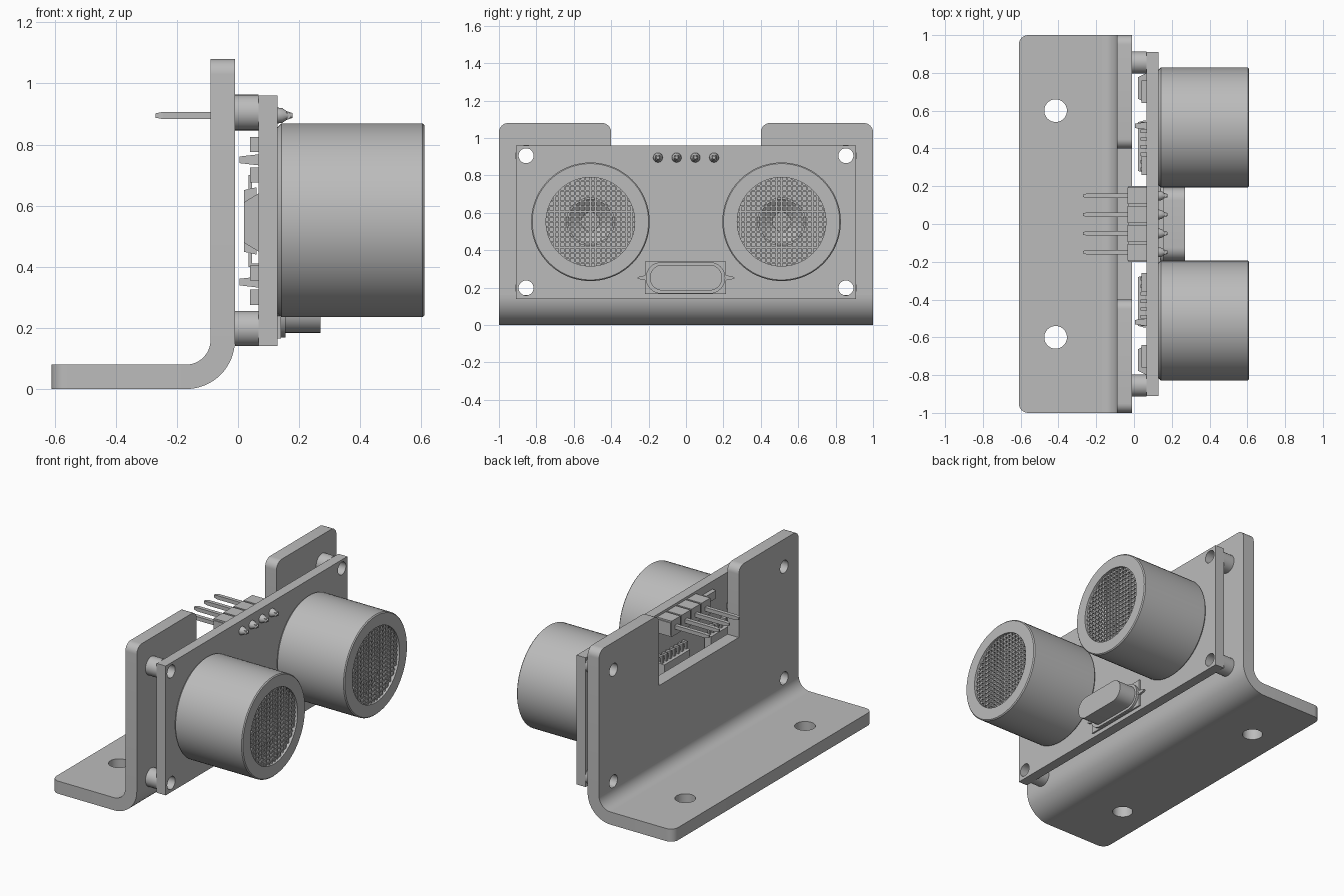
import bpy
import bmesh
import math
from mathutils import Matrix, Vector

cube = bpy.data.objects.get("Cube")
if cube:
    bpy.data.objects.remove(cube, do_unlink=True)

grey = bpy.data.materials.new("plain grey")
grey.use_nodes = True
tone = (0.5, 0.5, 0.5, 1)
grey.diffuse_color = tone
grey.node_tree.nodes["Principled BSDF"].inputs["Base Color"].default_value = tone

# Drawing planes: columns are where local x, y and z go
FLAT = Matrix.Identity(3)
FACING = Matrix(((0, 0, 1), (1, 0, 0), (0, 1, 0)))    # drawn in y-z, thick along x
SIDE = Matrix(((1, 0, 0), (0, 0, -1), (0, 1, 0)))     # drawn in x-z, thick along y


def finish(name, bm):
    bmesh.ops.remove_doubles(bm, verts=bm.verts, dist=0.0001)
    bmesh.ops.recalc_face_normals(bm, faces=bm.faces)
    mesh = bpy.data.meshes.new(name)
    bm.to_mesh(mesh)
    bm.free()
    mesh.materials.append(grey)
    obj = bpy.data.objects.new(name, mesh)
    bpy.context.collection.objects.link(obj)
    bpy.ops.object.select_all(action='DESELECT')
    obj.select_set(True)
    bpy.context.view_layer.objects.active = obj
    bpy.ops.object.shade_smooth_by_angle(angle=math.radians(35))
    return obj


def circle(cx, cy, r, n=40):
    return [(cx + r * math.cos(math.tau * i / n), cy + r * math.sin(math.tau * i / n))
            for i in range(n)]


def rounded(corners, steps=8):
    """Outline from (x, y, radius) square corners."""
    out = []
    for i, (x, y, r) in enumerate(corners):
        p = Vector((x, y))
        if r == 0:
            out.append(p)
            continue
        u = (Vector(corners[i - 1][:2]) - p).normalized()
        v = (Vector(corners[(i + 1) % len(corners)][:2]) - p).normalized()
        for k in range(steps + 1):
            t = math.pi / 2 * k / steps
            out.append(p + r * (u + v) - r * (v * math.cos(t) + u * math.sin(t)))
    return out


def rect(x0, x1, y0, y1, r=0.0):
    return rounded([(x0, y0, r), (x1, y0, r), (x1, y1, r), (x0, y1, r)])


def plate(name, outlines, low, high, plane):
    """Flat outline with holes, extruded from low to high."""
    curve = bpy.data.curves.new(name, 'CURVE')
    curve.dimensions = '2D'
    curve.fill_mode = 'BOTH'
    curve.extrude = (high - low) / 2
    for outline in outlines:
        spline = curve.splines.new('POLY')
        spline.points.add(len(outline) - 1)
        for point, (x, y) in zip(spline.points, outline):
            point.co = (x, y, 0, 1)
        spline.use_cyclic_u = True
    temp = bpy.data.objects.new(name + " outline", curve)
    bpy.context.collection.objects.link(temp)
    graph = bpy.context.evaluated_depsgraph_get()
    mesh = bpy.data.meshes.new_from_object(temp.evaluated_get(graph))
    bm = bmesh.new()
    bm.from_mesh(mesh)
    bpy.data.objects.remove(temp, do_unlink=True)
    bpy.data.meshes.remove(mesh)
    for vert in bm.verts:
        vert.co = plane @ (vert.co + Vector((0, 0, (low + high) / 2)))
    return finish(name, bm)


def box(bm, x0, x1, y0, y1, z0, z1, tip=1.0):
    """Box; tip scales its -x end."""
    size = Vector((x1 - x0, y1 - y0, z1 - z0))
    mid = Vector((x0 + x1, y0 + y1, z0 + z1)) / 2
    for vert in bmesh.ops.create_cube(bm, size=1)["verts"]:
        s = tip if vert.co.x < 0 else 1
        vert.co = mid + Vector((vert.co.x * size.x, vert.co.y * size.y * s, vert.co.z * size.z * s))


def lathe(name, profile, cy, cz, n=72):
    """Spin (x, radius) points about an x axis."""
    bm = bmesh.new()
    verts = [bm.verts.new((x, r, 0)) for x, r in profile]
    edges = [bm.edges.new(pair) for pair in zip(verts, verts[1:])]
    bmesh.ops.spin(bm, geom=verts + edges, cent=(0, 0, 0), axis=(1, 0, 0),
                   angle=math.tau, steps=n)
    bmesh.ops.translate(bm, verts=bm.verts, vec=(0, cy, cz))
    return finish(name, bm)


# Bent bracket: foot, bend and notched upright
mounts = [(y, z) for y in (-0.855, 0.855) for z in (0.198, 0.905)]
bolt_holes = [circle(y, z, 0.04) for y, z in mounts]
foot = rounded([(-0.17, -1, 0), (-0.17, 1, 0), (-0.61, 1, 0.05), (-0.61, -1, 0.05)])
plate("bracket_foot", [foot, circle(-0.415, 0.6, 0.06), circle(-0.415, -0.6, 0.06)],
      0, 0.08, FLAT)
angles = [-math.pi / 2 * k / 16 for k in range(17)]
bend = [(-0.17 + 0.16 * math.cos(a), 0.16 + 0.16 * math.sin(a)) for a in angles]
bend += [(-0.17 + 0.08 * math.cos(a), 0.16 + 0.08 * math.sin(a)) for a in reversed(angles)]
plate("bracket_bend", [bend], -1, 1, SIDE)
upright = rounded([(-1, 0.16, 0), (1, 0.16, 0), (1, 1.08, 0.05), (0.4, 1.08, 0.05),
                   (0.4, 0.63, 0), (-0.4, 0.63, 0), (-0.4, 1.08, 0.05), (-1, 1.08, 0.05)])
plate("bracket_upright", [upright] + bolt_holes, -0.09, -0.01, FACING)

# Circuit board on hollow spacers
plate("circuit_board", [rect(-0.91, 0.91, 0.14, 0.96)] + bolt_holes, 0.067, 0.13, FACING)
for y, z in mounts:
    plate("spacer", [circle(y, z, 0.058), circle(y, z, 0.04)], -0.01, 0.067, FACING)

# Sound transducers: can, inner cone and mesh
for cy in (-0.511, 0.511):
    cz = 0.552
    lathe("transducer_can", [(0.13, 0), (0.13, 0.305), (0.142, 0.317), (0.604, 0.317),
                             (0.61, 0.311), (0.61, 0.237), (0.5, 0.237), (0.5, 0)], cy, cz)
    lathe("transducer_cone", [(0.5, 0.06), (0.56, 0.13), (0.56, 0.12), (0.51, 0.05),
                              (0.51, 0)], cy, cz, 48)
    bm = bmesh.new()
    pitch, half = 0.0275, 0.0045
    for i in range(-8, 9):
        d = i * pitch
        reach = math.sqrt(0.238 ** 2 - d * d)
        box(bm, 0.588, 0.598, cy + d - half, cy + d + half, cz - reach, cz + reach)
        box(bm, 0.589, 0.597, cy - reach, cy + reach, cz + d - half, cz + d + half)
    finish("transducer_mesh", bm)

# Crystal: base plate, flange, lens-shaped lugs and can
plate("crystal_base", [rect(-0.22, 0.215, 0.165, 0.34)], 0.13, 0.14, FACING)
plate("crystal_lugs", [[(y * 1.0, 0.252 + (z - 0.252) * 0.09)
                        for y, z in circle(0, 0.252, 0.26)]], 0.13, 0.143, FACING)
plate("crystal_flange", [rect(-0.215, 0.21, 0.168, 0.336, 0.083)], 0.13, 0.155, FACING)
plate("crystal_can", [rect(-0.193, 0.193, 0.184, 0.322, 0.068)], 0.15, 0.27, FACING)

# Pin header: ridged block, pins and solder joints
bm = bmesh.new()
pins = bmesh.new()
for y in (-0.15, -0.05, 0.05, 0.15):
    box(bm, -0.035, 0.067, y - 0.044, y + 0.044, 0.845, 0.945)
    box(bm, -0.03, 0.067, y - 0.05, y + 0.05, 0.855, 0.935)
    box(pins, -0.245, 0.17, y - 0.012, y + 0.012, 0.883, 0.907)
    box(pins, -0.27, -0.245, y - 0.012, y + 0.012, 0.883, 0.907, 0.6)
    lathe("solder_joint", [(0.13, 0.026), (0.145, 0.024), (0.16, 0.014), (0.178, 0.008),
                           (0.178, 0)], y, 0.895, 16)
finish("header_block", bm)
finish("header_pins", pins)

# Chips with two rows of bent legs on the back of the board
for cy in (-0.41, 0.06, 0.41):
    bm = bmesh.new()
    box(bm, 0.02, 0.06, cy - 0.14, cy + 0.14, 0.44, 0.66, 0.92)
    for k in range(7):
        y = cy - 0.12 + k * 0.04
        for side in (-1, 1):
            z = 0.55 + side * 0.125
            box(bm, 0.035, 0.045, y - 0.009, y + 0.009, z - 0.02, z + 0.02)
            z += side * 0.02
            box(bm, 0.035, 0.067, y - 0.009, y + 0.009, z - 0.006, z + 0.006)
    finish("chip", bm)

# Small parts on the back of the board
bm = bmesh.new()
for side in (-1, 1):
    box(bm, 0.02, 0.067, side * 0.72 - 0.08, side * 0.72 + 0.08, 0.45, 0.64, 0.7)
    for z in (0.3, 0.38, 0.7, 0.8):
        box(bm, 0.04, 0.067, side * 0.7 - 0.06, side * 0.7 + 0.06, z - 0.025, z + 0.025)
    for z in (0.35, 0.75):
        box(bm, 0.005, 0.067, side * 0.52 - 0.02, side * 0.52 + 0.02, z - 0.018, z + 0.018, 0.6)
    box(bm, 0.04, 0.067, side * 0.31 - 0.05, side * 0.31 + 0.05, 0.86, 0.91)
finish("small_components", bm)
